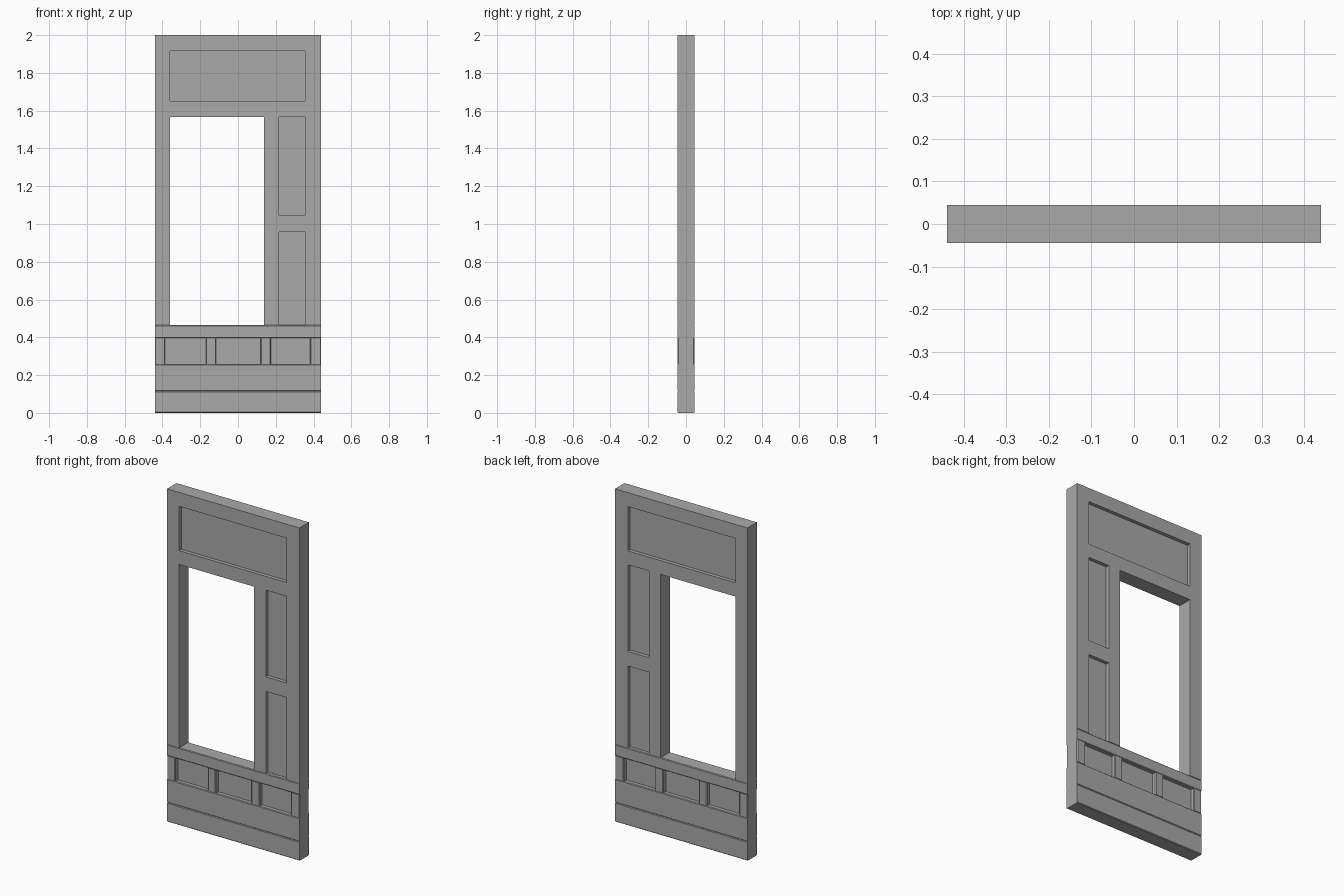
import bpy, bmesh

cube = bpy.data.objects.get("Cube")
if cube:
    bpy.data.objects.remove(cube, do_unlink=True)

HALF_W, HALF_D = 0.44, 0.045
RECESS = 0.022

grey = bpy.data.materials.new("plain_grey")
grey.use_nodes = True
colour = (0.4, 0.4, 0.4, 1)
grey.diffuse_color = colour
grey.node_tree.nodes["Principled BSDF"].inputs["Base Color"].default_value = colour


def box(name, x0, x1, y0, y1, z0, z1, bevel_axis=None, bevel=0.004):
    """Box between limits; edges parallel to bevel_axis may be chamfered."""
    bm = bmesh.new()
    bmesh.ops.create_cube(bm, size=1)
    for v in bm.verts:
        v.co = (x1 if v.co.x > 0 else x0,
                y1 if v.co.y > 0 else y0,
                z1 if v.co.z > 0 else z0)
    if bevel_axis is not None:
        edges = [e for e in bm.edges
                 if abs((e.verts[0].co - e.verts[1].co)[bevel_axis]) > 0.001]
        bmesh.ops.bevel(bm, geom=edges, offset=bevel, segments=1, affect='EDGES')
    mesh = bpy.data.meshes.new(name)
    bm.to_mesh(mesh)
    bm.free()
    mesh.materials.append(grey)
    ob = bpy.data.objects.new(name, mesh)
    bpy.context.collection.objects.link(ob)
    return ob


def cut(target, x0, x1, y0, y1, z0, z1):
    """Subtract a box from the target."""
    cutter = box("cutter", x0, x1, y0, y1, z0, z1)
    cutter.hide_render = True
    mod = target.modifiers.new("cut", 'BOOLEAN')
    mod.operation = 'DIFFERENCE'
    mod.solver = 'EXACT'
    mod.object = cutter
    bpy.context.view_layer.objects.active = target
    bpy.ops.object.modifier_apply(modifier=mod.name)
    bpy.data.objects.remove(cutter, do_unlink=True)


# Upper frame with window opening
RAIL_TOP = 0.465
frame = box("upper_frame", -HALF_W, HALF_W, -HALF_D, HALF_D, RAIL_TOP, 2)
cut(frame, -0.36, 0.137, -0.2, 0.2, RAIL_TOP - 0.1, 1.567)

# Recessed panels on both faces
panels = [(-0.36, 0.355, 1.65, 1.916),
          (0.216, 0.355, 1.046, 1.567),
          (0.216, 0.355, RAIL_TOP - 0.1, 0.958)]
for x0, x1, z0, z1 in panels:
    cut(frame, x0, x1, -0.2, -HALF_D + RECESS, z0, z1)
    cut(frame, x0, x1, HALF_D - RECESS, 0.2, z0, z1)

# Horizontal boards of the lower wall
for name, z0, z1 in [("base_board", 0, 0.115),
                     ("lower_board", 0.115, 0.257),
                     ("sill_rail", 0.396, RAIL_TOP)]:
    box(name, -HALF_W, HALF_W, -HALF_D, HALF_D, z0, z1, bevel_axis=0)

# Recessed infill and the posts dividing it
box("wainscot_infill", -HALF_W + 0.01, HALF_W - 0.01,
    -HALF_D + 0.025, HALF_D - 0.025, 0.25, 0.4)
for i, (x0, x1) in enumerate([(-HALF_W, -0.386), (-0.17, -0.116),
                              (0.12, 0.174), (0.382, HALF_W)]):
    box(f"wainscot_post_{i + 1}", x0, x1, -HALF_D, HALF_D, 0.257, 0.396, bevel_axis=2)
